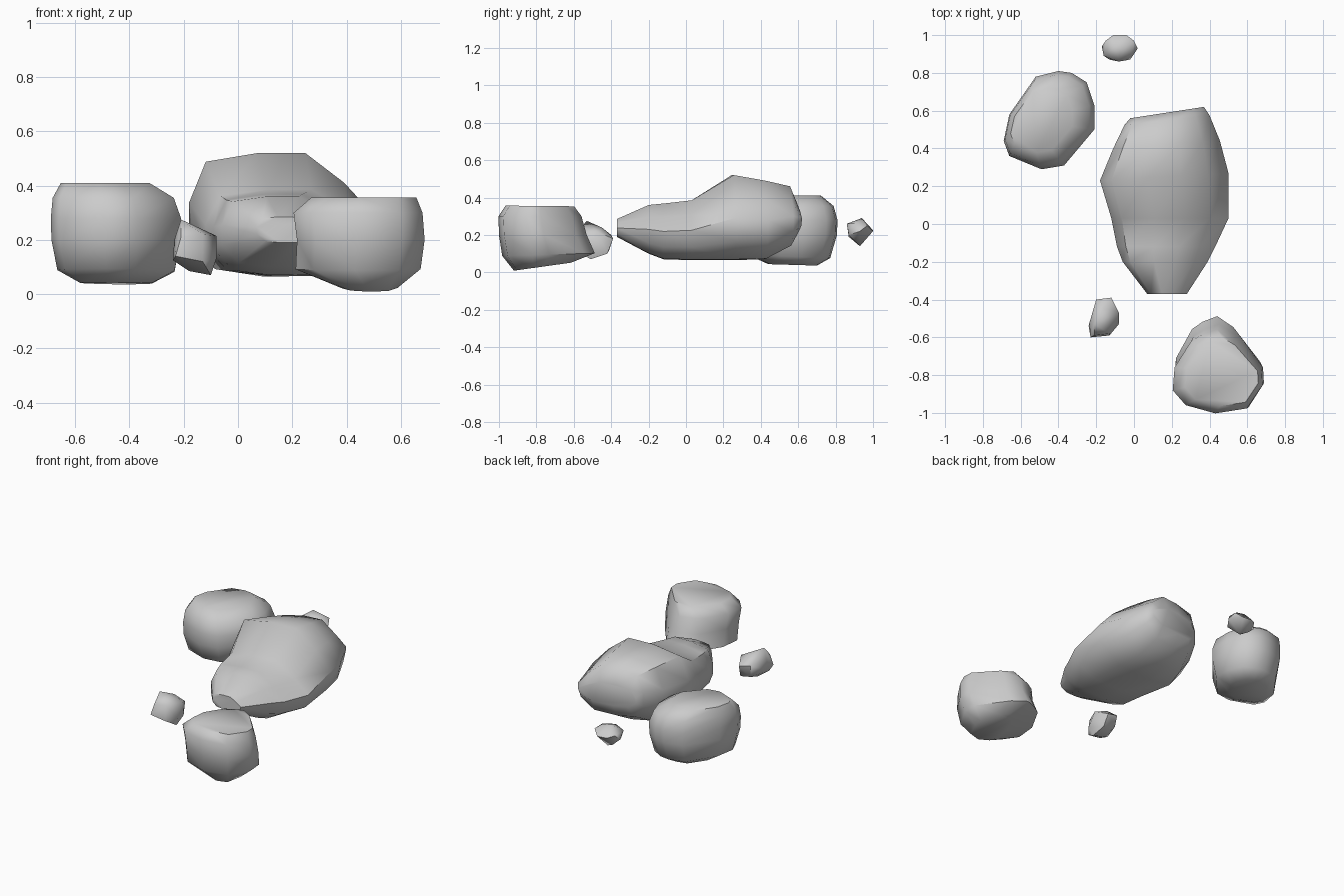
import bpy, bmesh, math
from mathutils import Vector

if "Cube" in bpy.data.objects:
    bpy.data.objects.remove(bpy.data.objects["Cube"])


def finish(name, bm):
    bmesh.ops.recalc_face_normals(bm, faces=bm.faces[:])
    mesh = bpy.data.meshes.new(name)
    bm.to_mesh(mesh)
    bm.free()
    ob = bpy.data.objects.new(name, mesh)
    bpy.context.collection.objects.link(ob)
    bpy.ops.object.select_all(action='DESELECT')
    ob.select_set(True)
    bpy.context.view_layer.objects.active = ob
    bpy.ops.object.shade_smooth_by_angle(angle=math.radians(55))
    return ob


def loft(name, rings):
    bm = bmesh.new()
    loops = [[bm.verts.new(p) for p in ring] for ring in rings]
    n = len(loops[0])
    for a, b in zip(loops, loops[1:]):
        for i in range(n):
            j = (i + 1) % n
            bm.faces.new((a[i], a[j], b[j], b[i]))
    bm.faces.new(loops[0])
    bm.faces.new(loops[-1])
    return finish(name, bm)


def stacked_rock(name, centre, outline, levels):
    # level: height, x scale, y scale, x shift, y shift, tilt along y
    cx, cy = centre
    rings = []
    for z, sx, sy, dx, dy, tilt in levels:
        rings.append([(cx + (x - cx) * sx + dx, cy + (y - cy) * sy + dy,
                       z + (y - cy) * sy * tilt) for x, y in outline])
    return loft(name, rings)


def hull_rock(name, points):
    bm = bmesh.new()
    for p in points:
        bm.verts.new(p)
    res = bmesh.ops.convex_hull(bm, input=bm.verts[:])
    loose = [v for v in bm.verts if not v.link_faces]
    bmesh.ops.delete(bm, geom=loose, context='VERTS')
    return finish(name, bm)


# large boulder, lofted front to back with a stepped top
section = [(.14, .06), (0, .32), (0, .6), (.09, .93), (.37, 1), (.63, 1),
           (.84, .76), (1, .5), (.96, .22), (.75, .01), (.4, 0)]
stations = [  # y, x min, x max, z min, z max, skew
    (-.37, .07, .28, .19, .285, 0),
    (-.20, -.06, .39, .10, .36, 0),
    (-.12, -.09, .43, .07, .368, 0),
    (.03, -.12, .50, .065, .385, 0),
    (.25, -.18, .50, .065, .52, .04),
    (.42, -.11, .455, .07, .49, .04),
    (.55, -.05, .40, .14, .46, .05),
    (.59, -.02, .37, .22, .36, .06)]
loft("large_boulder", [[(x0 + u * (x1 - x0), y + k * (u - .5), z0 + v * (z1 - z0))
                        for u, v in section] for y, x0, x1, z0, z1, k in stations])

# rounded boulder at the back left
stacked_rock("back_boulder", (-.45, .55),
             [(-.40, .81), (-.52, .78), (-.66, .58), (-.69, .44), (-.66, .36), (-.49, .29),
              (-.37, .31), (-.21, .50), (-.21, .63), (-.25, .75), (-.33, .80)],
             [(.04, .55, .5, 0, .02, -.03), (.085, .9, .85, 0, 0, -.04), (.2, .99, .99, 0, 0, 0),
              (.28, 1, 1, 0, 0, 0), (.355, .93, .92, -.01, 0, 0), (.41, .68, .66, -.04, 0, 0)])

# block-shaped boulder at the front right
stacked_rock("front_boulder", (.45, -.75),
             [(.44, -.49), (.53, -.55), (.68, -.74), (.685, -.83), (.60, -.97), (.43, -1.0),
              (.27, -.95), (.20, -.86), (.21, -.72), (.30, -.56), (.36, -.52)],
             [(.03, .42, .6, .04, -.02, .14), (.095, .95, .97, 0, .01, .03),
              (.2, .97, .92, .01, -.02, 0), (.3, .98, .87, 0, -.035, 0),
              (.355, .8, .72, .02, -.035, -.01)])

# small pebble at the back
hull_rock("back_pebble", [
    (-.17, .94, .21), (-.16, .89, .25), (-.13, .87, .19), (-.08, .86, .26), (-.02, .87, .20),
    (.02, .93, .22), (.00, .97, .25), (-.04, 1.0, .22), (-.11, 1.0, .225), (-.15, .97, .24),
    (-.10, .94, .29), (-.04, .94, .28), (-.07, .93, .14), (-.12, .95, .165), (-.01, .90, .26)])

# small pebble at the front
hull_rock("front_pebble", [
    (-.21, -.53, .275), (-.08, -.47, .215), (-.08, -.53, .13), (-.10, -.51, .07),
    (-.24, -.54, .125), (-.235, -.52, .20), (-.23, -.60, .14), (-.13, -.59, .12),
    (-.13, -.58, .22), (-.21, -.59, .21), (-.20, -.40, .20), (-.12, -.39, .18),
    (-.19, -.41, .12), (-.11, -.42, .10), (-.18, -.50, .085), (-.16, -.45, .24)])
